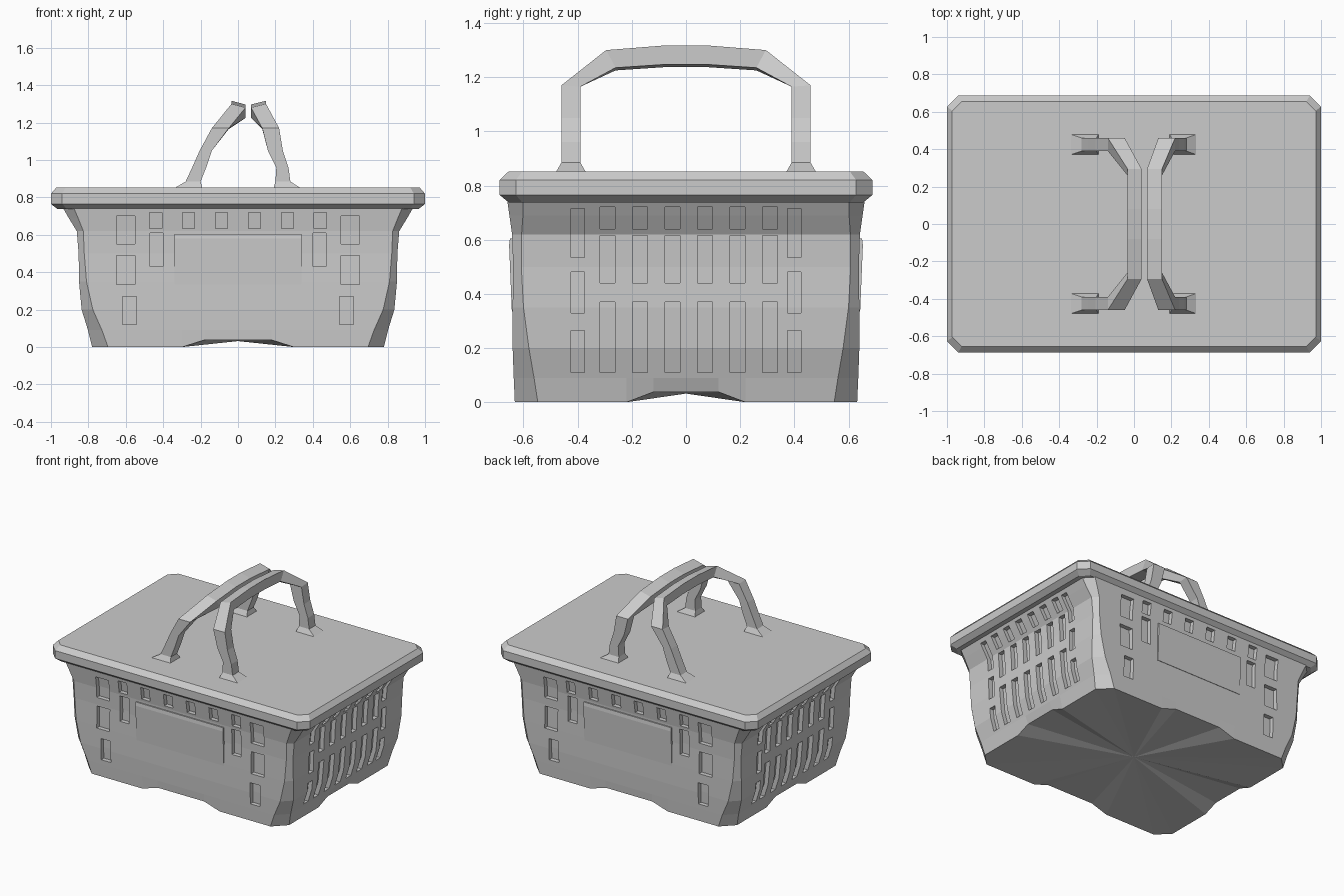
import bpy, bmesh
from mathutils import Vector

if "Cube" in bpy.data.objects:
    bpy.data.objects.remove(bpy.data.objects["Cube"])


def finish(name, bm):
    bmesh.ops.recalc_face_normals(bm, faces=bm.faces[:])
    me = bpy.data.meshes.new(name)
    bm.to_mesh(me)
    bm.free()
    ob = bpy.data.objects.new(name, me)
    bpy.context.collection.objects.link(ob)
    return ob


def loft(name, rings, bottom=None):
    """Skin closed rings of points; cap the ends (fan to a point if given)."""
    bm = bmesh.new()
    rs = [[bm.verts.new(p) for p in r] for r in rings]
    n = len(rs[0])
    for a, b in zip(rs, rs[1:]):
        for i in range(n):
            j = (i + 1) % n
            bm.faces.new((a[i], a[j], b[j], b[i]))
    bm.faces.new(rs[-1])
    if bottom:
        c = bm.verts.new(bottom)
        for i in range(n):
            bm.faces.new((rs[0][i], rs[0][(i + 1) % n], c))
    else:
        bm.faces.new(rs[0])
    return finish(name, bm)


def section(z, hx, hy, c, arch=0.0):
    """Chamfered rectangle; the middle of every side can be lifted by arch."""
    pts = []
    for s in (1, -1):
        pts.append((s * -(hx - c), s * -hy, z))
        for t, k in ((-.3, 0), (-.18, 1), (.18, 1), (.3, 0)):
            pts.append((s * t, s * -hy, z + k * arch))
        pts.append((s * (hx - c), s * -hy, z))
        pts.append((s * hx, s * -(hy - c), z))
        for t, k in ((-.22, 0), (-.12, 1), (.12, 1), (.22, 0)):
            pts.append((s * hx, s * t, z + k * arch))
        pts.append((s * hx, s * (hy - c), z))
    return pts


def boolean(ob, other):
    m = ob.modifiers.new("cut", 'BOOLEAN')
    m.operation, m.solver, m.object = 'DIFFERENCE', 'EXACT', other
    bpy.context.view_layer.update()
    dg = bpy.context.evaluated_depsgraph_get()
    me = bpy.data.meshes.new_from_object(ob.evaluated_get(dg))
    ob.modifiers.clear()
    ob.data = me


# Basket body: height, half width, half depth, corner chamfer
profile = [(0, .78, .632, .085), (.09, .802, .636, .075), (.2, .836, .64, .06),
           (.35, .85, .64, .04), (.5, .852, .638, .03), (.62, .862, .642, .035),
           (.69, .905, .652, .05), (.76, .945, .662, .06)]
body = loft("basket_body", [section(*p, arch=.038 if p[0] == 0 else 0) for p in profile],
            (0, 0, .032))
d = .03
liner = loft("slot_floor_helper",
             [section(z + (.05 if z == 0 else 0), hx - d, hy - d, c) for z, hx, hy, c in profile])

# Slots, as (position along wall, width, bottom, top)
cut = bmesh.new()


def slot(axis, u, w, z0, z1):
    for s in (1, -1):
        vs = bmesh.ops.create_cube(cut, size=1)['verts']
        for v in vs:
            a = u + v.co.x * w
            b = s * ((.58 if axis == 'y' else .7) + (v.co.y + .5) * .4)
            z = (z0 + z1) / 2 + v.co.z * (z1 - z0)
            v.co = Vector((a, b, z) if axis == 'y' else (b, a, z))


for i in range(6):
    y = -.29 + .12 * i
    for z0, z1 in ((.11, .37), (.44, .615), (.64, .72)):
        slot('x', y, .056, z0, z1)
    slot('y', (-.44, -.265, -.088, .088, .265, .44)[i], .066, .635, .72)
for s in (1, -1):
    for z0, z1 in ((.11, .265), (.33, .48), (.535, .715)):
        slot('x', s * .4, .05, z0, z1)
    for z0, z1, w in ((.12, .27, .075), (.335, .49, .1), (.55, .7, .1)):
        slot('y', s * (.58 if w < .08 else .6), w, z0, z1)
    slot('y', s * .435, .07, .43, .61)
cutter = finish("slot_cutter", cut)
boolean(cutter, liner)
boolean(body, cutter)
for helper in (liner, cutter):
    helper.hide_render = True
    helper.hide_viewport = True

# Blank plates on the front and back walls, leaning out toward the top
for name, s in (("front_plate", -1), ("back_plate", 1)):
    loft(name, [[(-.34, s * .62, z), (.34, s * .62, z), (.34, s * y, z), (-.34, s * y, z)]
                for z, y in ((.335, .643), (.58, .653), (.605, .65))])

# Lid with a bevelled rim
loft("lid", [section(*p) for p in ((.738, .965, .655, .05), (.765, 1, .688, .06),
                                   (.82, 1, .688, .06), (.852, .972, .655, .05))])

# Handles: shared y/z shape, with inner and outer x of each station per side
shape = [(.48, .85, .37, .85), (.46, .885, .39, .885), (.46, .96, .39, .96),
         (.46, 1.05, .39, 1.05), (.46, 1.17, .39, 1.165),
         (.295, 1.3, .26, 1.235), (.08, 1.317, .08, 1.247)]
sides = {
    "right_handle": [(.19, .335), (.2, .28), (.205, .27), (.16, .24),
                     (.13, .22), (.07, .15), (.07, .15)],
    "left_handle": [(-.19, -.34), (-.2, -.28), (-.17, -.245), (-.14, -.205),
                    (-.05, -.14), (.04, -.035), (.04, -.035)],
}
for name, xs in sides.items():
    half = []
    for (yo, zo, yi, zi), (x0, x1) in zip(shape, xs):
        t = .02 if zo > 1.2 else 0
        half.append([(x0, yo, zo - t), (x1, yo, zo), (x1, yi, zi), (x0, yi, zi - t / 2)])
    mirrored = [[(x, -y, z) for x, y, z in r] for r in reversed(half)]
    loft(name, half + mirrored)
